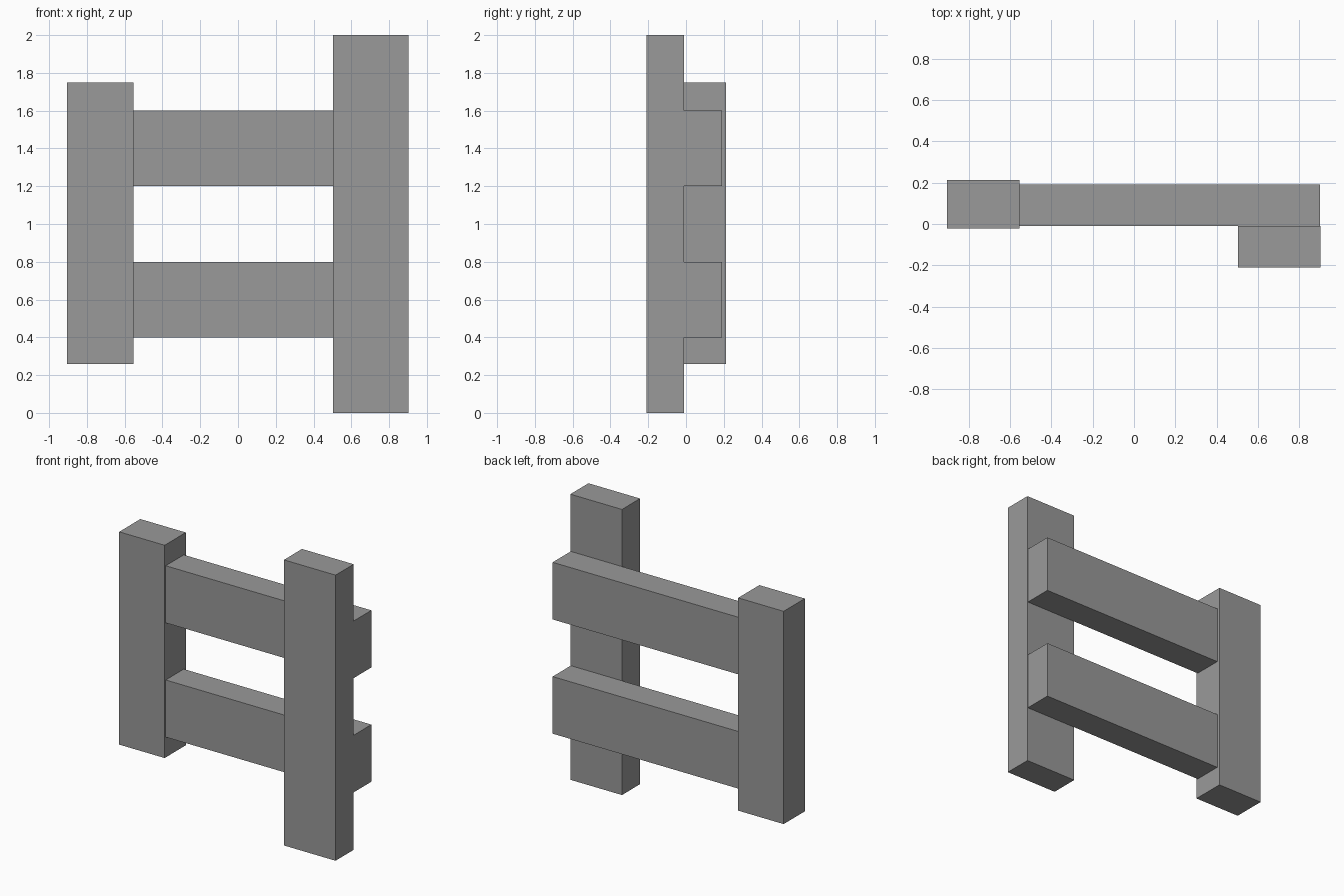
import bpy

cube = bpy.data.objects.get("Cube")
if cube:
    bpy.data.objects.remove(cube, do_unlink=True)

# Single plain grey for all boards
grey = bpy.data.materials.new("plain_grey")
grey.use_nodes = True
colour = (0.32, 0.32, 0.32, 1)
grey.diffuse_color = colour
grey.node_tree.nodes["Principled BSDF"].inputs["Base Color"].default_value = colour


def board(name, low, high):
    """Add a box spanning two opposite corners."""
    centre = [(a + b) / 2 for a, b in zip(low, high)]
    bpy.ops.mesh.primitive_cube_add(size=1, location=centre)
    obj = bpy.context.object
    obj.name = name
    obj.scale = [b - a for a, b in zip(low, high)]
    bpy.ops.object.transform_apply(location=False, rotation=False, scale=True)
    obj.data.materials.append(grey)
    return obj


# Upright posts: the tall one in front of the rails, the short one around their ends
board("tall_post", (0.503, -0.21, 0), (0.903, -0.01, 2))
board("short_post", (-0.905, -0.022, 0.258), (-0.553, 0.212, 1.748))

# Horizontal rails
for name, bottom in (("lower_rail", 0.4), ("upper_rail", 1.2)):
    board(name, (-0.7, -0.01, bottom), (0.9, 0.19, bottom + 0.4))
